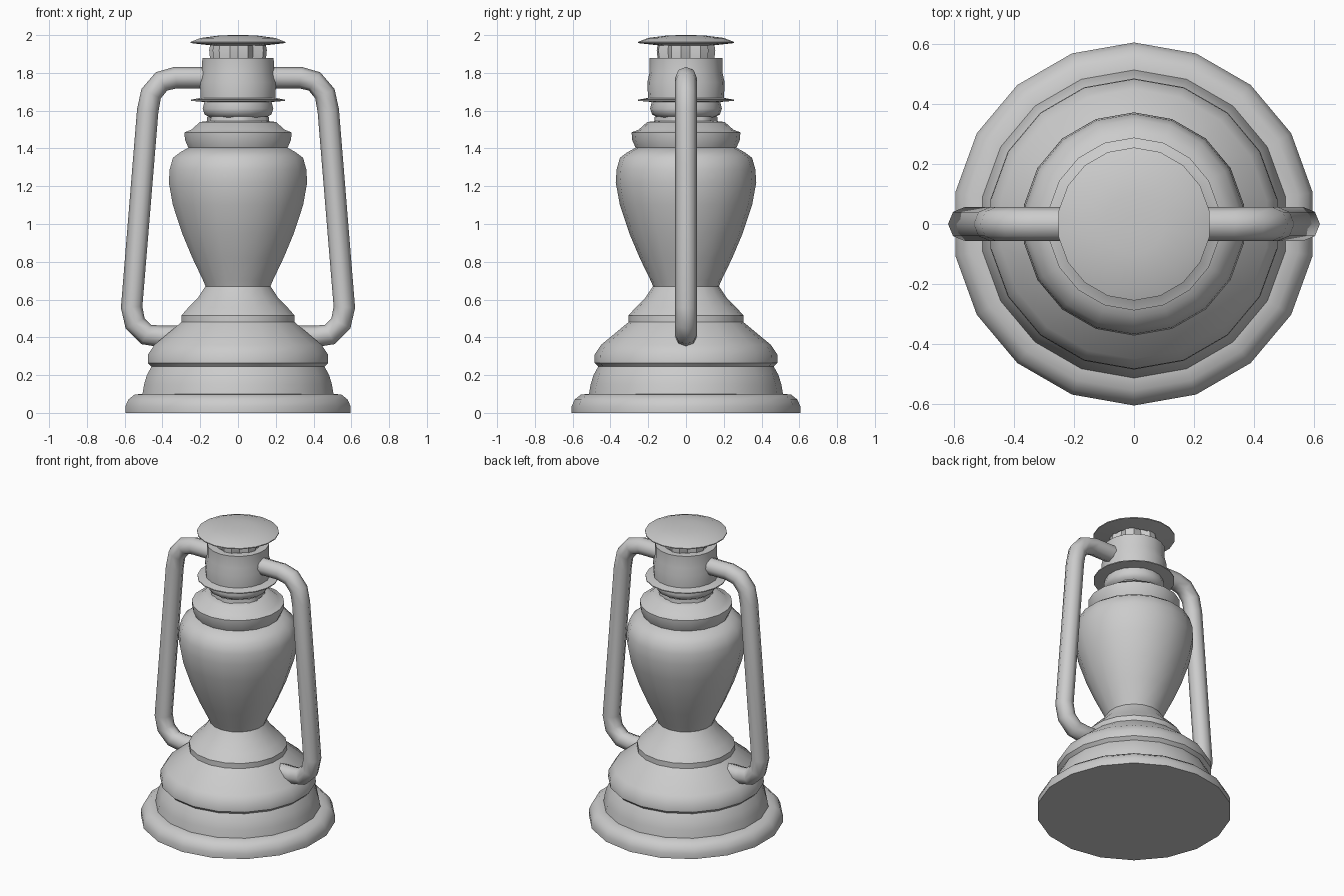
import bpy, bmesh, math

if "Cube" in bpy.data.objects:
    bpy.data.objects.remove(bpy.data.objects["Cube"])


def smooth(obj, angle):
    bpy.ops.object.select_all(action='DESELECT')
    obj.select_set(True)
    bpy.context.view_layer.objects.active = obj
    bpy.ops.object.shade_smooth_by_angle(angle=math.radians(angle))


def lathe(name, profile, sides=18, dent=0.0, cap_bottom=False, cap_top=False, angle=40):
    """Spin (radius, height) points about z; dent pinches every third column inwards."""
    bm = bmesh.new()
    rings = []
    for r, z in profile:
        ring = []
        for i in range(sides):
            a = 2 * math.pi * (i + 0.5) / sides
            rr = r - (dent if i % 3 == 0 else 0)
            ring.append(bm.verts.new((rr * math.cos(a), rr * math.sin(a), z)))
        rings.append(ring)
    for lo, hi in zip(rings, rings[1:]):
        for i in range(sides):
            j = (i + 1) % sides
            bm.faces.new((lo[i], lo[j], hi[j], hi[i]))
    if cap_bottom:
        bm.faces.new(rings[0][::-1])
    if cap_top:
        bm.faces.new(rings[-1])
    bmesh.ops.recalc_face_normals(bm, faces=bm.faces)
    mesh = bpy.data.meshes.new(name)
    bm.to_mesh(mesh)
    bm.free()
    obj = bpy.data.objects.new(name, mesh)
    bpy.context.collection.objects.link(obj)
    smooth(obj, angle)
    return obj


def tube(name, points, radius):
    curve = bpy.data.curves.new(name, 'CURVE')
    curve.dimensions = '3D'
    curve.bevel_depth = radius
    curve.bevel_resolution = 2
    curve.use_fill_caps = True
    spline = curve.splines.new('POLY')
    spline.points.add(len(points) - 1)
    for p, (x, z) in zip(spline.points, points):
        p.co = (x, 0, z, 1)
    obj = bpy.data.objects.new(name, curve)
    bpy.context.collection.objects.link(obj)
    bpy.ops.object.select_all(action='DESELECT')
    obj.select_set(True)
    bpy.context.view_layer.objects.active = obj
    bpy.ops.object.convert(target='MESH')
    smooth(bpy.context.object, 50)


# Rounded foot ring with closed underside
lathe("foot_ring", [(0.605, 0), (0.605, 0.035), (0.59, 0.07), (0.555, 0.098), (0.505, 0.10)],
      cap_bottom=True, angle=60)

# Stepped fuel tank
lathe("fuel_tank", [(0.515, 0.09), (0.505, 0.15), (0.49, 0.20), (0.465, 0.245), (0.485, 0.265),
                    (0.483, 0.31), (0.45, 0.36), (0.305, 0.48), (0.305, 0.515),
                    (0.265, 0.56), (0.215, 0.61), (0.175, 0.67)], cap_top=True, angle=35)

# Glass globe
lathe("globe", [(0.172, 0.665), (0.187, 0.70), (0.245, 0.82), (0.30, 0.95), (0.35, 1.10),
                (0.372, 1.22), (0.367, 1.29), (0.35, 1.35), (0.31, 1.38), (0.265, 1.405)],
      cap_bottom=True, cap_top=True, angle=60)

# Collar above the globe
lathe("collar", [(0.265, 1.40), (0.285, 1.445), (0.288, 1.485), (0.25, 1.50), (0.205, 1.54),
                 (0.16, 1.545)], angle=45)

# Pinched vent throat below the flange
lathe("lower_vent", [(0.17, 1.53), (0.165, 1.57)], dent=0.02)
lathe("throat", [(0.15, 1.565), (0.18, 1.58), (0.19, 1.61), (0.18, 1.65)], angle=50)

# Thin flange
lathe("flange", [(0.17, 1.645), (0.253, 1.652), (0.253, 1.658), (0.20, 1.668)])

# Chimney drum
lathe("chimney", [(0.20, 1.655), (0.205, 1.75), (0.193, 1.80), (0.192, 1.88), (0.14, 1.88)],
      angle=40)

# Upper vent and cap
lathe("upper_vent", [(0.15, 1.87), (0.155, 1.92), (0.148, 1.96)], dent=0.03)
lathe("cap", [(0.14, 1.945), (0.255, 1.958), (0.255, 1.964), (0.20, 1.985), (0.10, 1.998), (0.03, 2.0)],
      cap_top=True, angle=60)

# Mirrored side handles
path = [(0.12, 1.775), (0.33, 1.775), (0.405, 1.755), (0.46, 1.69), (0.478, 1.60),
        (0.563, 0.56), (0.545, 0.475), (0.485, 0.415), (0.41, 0.405), (0.28, 0.405)]
for side, s in (("right", 1), ("left", -1)):
    tube(side + "_handle", [(s * x, z) for x, z in path], 0.057)
